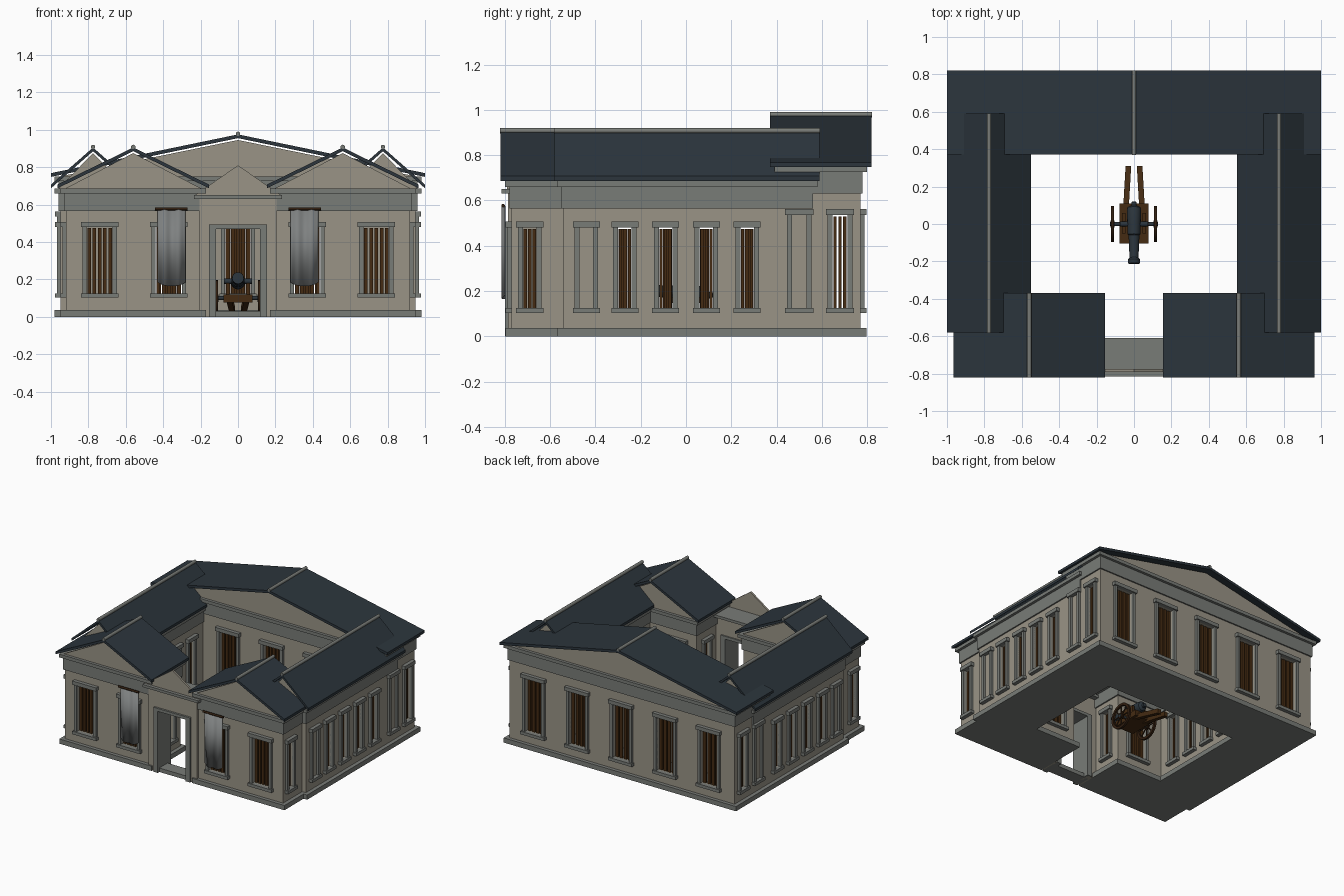
import bpy, bmesh, math
from mathutils import Matrix, Vector

if "Cube" in bpy.data.objects:
    bpy.data.objects.remove(bpy.data.objects["Cube"])


def material(name, rgb):
    m = bpy.data.materials.new(name)
    m.diffuse_color = (*rgb, 1)
    m.use_nodes = True
    m.node_tree.nodes["Principled BSDF"].inputs["Base Color"].default_value = m.diffuse_color
    return m


WALL = material("beige stone", (0.32, 0.295, 0.24))
TRIM = material("grey stone", (0.19, 0.2, 0.185))
ROOF = material("dark slate", (0.025, 0.036, 0.046))
WOOD = material("brown wood", (0.058, 0.024, 0.006))
DARK = material("dark wood", (0.03, 0.013, 0.005))
CLOTH = material("grey cloth", (0.21, 0.22, 0.22))
T = 0.04  # wall thickness


def finish(name, bm, mat, smooth=False):
    bmesh.ops.recalc_face_normals(bm, faces=bm.faces)
    me = bpy.data.meshes.new(name)
    bm.to_mesh(me)
    bm.free()
    me.materials.append(mat)
    ob = bpy.data.objects.new(name, me)
    bpy.context.collection.objects.link(ob)
    if smooth:
        bpy.context.view_layer.objects.active = ob
        ob.select_set(True)
        bpy.ops.object.shade_smooth_by_angle(angle=math.radians(40))
        ob.select_set(False)
    return ob


def box(bm, x, y, z):
    lo, hi = zip(*(sorted(r) for r in (x, y, z)))
    mid = [(a + b) / 2 for a, b in zip(lo, hi)]
    size = [b - a for a, b in zip(lo, hi)]
    bmesh.ops.create_cube(bm, size=1, matrix=Matrix.Translation(mid) @ Matrix.Diagonal((*size, 1)))


def rod(bm, p, q, r, sides=10):
    p, q = Vector(p), Vector(q)
    rot = (q - p).to_track_quat('Z', 'Y').to_matrix().to_4x4()
    bmesh.ops.create_cone(bm, cap_ends=True, segments=sides, radius1=r, radius2=r,
                          depth=(q - p).length, matrix=Matrix.Translation((p + q) / 2) @ rot)


def prism(bm, profile, y0, y1):
    """Extrude an x-z outline along y."""
    a = [bm.verts.new((x, y0, z)) for x, z in profile]
    b = [bm.verts.new((x, y1, z)) for x, z in profile]
    n = len(profile)
    bm.faces.new(a)
    bm.faces.new(b[::-1])
    for i in range(n):
        bm.faces.new((a[i], b[i], b[(i + 1) % n], a[(i + 1) % n]))


walls, frames, bars = bmesh.new(), bmesh.new(), bmesh.new()


def facade(axis, face, out, a0, a1, ztop, wins, w, zt=0.48, n=5, blind=()):
    """Wall along an axis with barred windows and stone surrounds."""
    def put(bm, a, d, z):
        d = (face + out * d[0], face + out * d[1])
        box(bm, *((a, d, z) if axis == 'x' else (d, a, z)))
    zb, at, depth = 0.125, a0, (-T, 0)
    for c in sorted(wins):
        put(walls, (at, c - w / 2), depth, (0.03, ztop))
        put(walls, (c - w / 2, c + w / 2), depth, (0.03, zb))
        put(walls, (c - w / 2, c + w / 2), depth, (zt, ztop))
        at = c + w / 2
        for i in range(n):
            x = c + w * ((i + 0.5) / n - 0.5)
            put(bars, (x - w * 0.34 / n, x + w * 0.34 / n), (-0.026, -0.012), (zb, zt - 0.006))
    put(walls, (at, a1), depth, (0.03, ztop))
    for c in list(wins) + list(blind):
        for s in (-1, 1):
            put(frames, (c + s * w / 2, c + s * (w / 2 + 0.022)), (-0.005, 0.018), (zb, zt))
        put(frames, (c - w / 2 - 0.03, c + w / 2 + 0.03), (-0.005, 0.028), (zt, zt + 0.028))
        put(frames, (c - w / 2 - 0.03, c + w / 2 + 0.03), (-0.005, 0.028), (zb - 0.023, zb))


# Walls and windows of the front blocks and side wings
HW, HT = 0.57, 0.64
for m in (-1, 1):
    def span(a, b):
        return sorted((m * a, m * b))
    facade('x', -0.77, -1, *span(0.2, 0.92), HW, [m * 0.37, m * 0.74], 0.14)
    facade('x', -0.41, 1, *span(0.2, 0.59), HW, [m * 0.37], 0.14, n=4)
    facade('y', m * 0.92, m, -0.77, -0.41, HW, [-0.69], 0.06, n=3)
    facade('y', m * 0.2, -m, -0.77, -0.41, HW, [-0.53], 0.06, n=3)
    facade('y', m * 0.95, m, -0.54, 0.42, HW, [-0.27, -0.09, 0.09, 0.27], 0.06, n=3, blind=[-0.44])
    facade('y', m * 0.59, -m, -0.41, 0.42, HW, [-0.27, -0.09, 0.09, 0.27], 0.06, n=4)
    facade('y', m * 0.95, m, 0.42, 0.77, HT, [0.68], 0.065, zt=0.535, n=3, blind=[0.5])
# Back block
facade('x', 0.77, 1, -0.95, 0.95, HT, [-0.74, -0.37, 0, 0.37, 0.74], 0.14, zt=0.535, n=4)
facade('x', 0.42, -1, -0.95, 0.95, HT, [-0.37, 0, 0.37], 0.14, zt=0.535)

# Plinth, entablatures, roofs, ridge caps and pediments for every block
plinth, ent, roof, ridge, ped = (bmesh.new() for _ in range(5))
# x range, y range, entablature bottom, roof centre, half width, roof y range, eave z, ridge z
blocks = [((-0.95, 0.95), (0.42, 0.77), 0.63, 0, 1.0, (0.372, 0.82), 0.768, 0.975)]
for m in (-1, 1):
    blocks.append(((m * 0.59, m * 0.95), (-0.54, 0.55), 0.565, m * 0.775, 0.225, (-0.58, 0.59), 0.707, 0.905))
    blocks.append(((m * 0.2, m * 0.92), (-0.77, -0.41), 0.565, m * 0.56, 0.405, (-0.82, -0.37), 0.707, 0.905))


def grow(r, d):
    return min(r) - d, max(r) + d


for x, y, ze, cx, h, ry, e, r in blocks:
    box(plinth, grow(x, 0.03), grow(y, 0.027), (0, 0.036))
    box(ent, grow(x, 0.01), grow(y, 0.01), (ze, ze + 0.095))
    box(ent, grow(x, 0.03), grow(y, 0.03), (ze + 0.095, ze + 0.12))
    t = 0.02
    prism(roof, [(cx - h, e), (cx, r), (cx + h, e), (cx + h, e - t), (cx, r - t), (cx - h, e - t)], *ry)
    rod(ridge, (cx, ry[0] - 0.002, r + 0.003), (cx, ry[1] + 0.002, r + 0.003), 0.012)
    half = (max(x) - min(x)) / 2 + 0.005
    for yy in y:
        prism(ped, [(cx - half, ze + 0.12), (cx, r - 0.03), (cx + half, ze + 0.12)], yy - 0.008, yy + 0.008)

# Gateway between the front blocks
gate, gtrim = bmesh.new(), bmesh.new()
for s in (-1, 1):
    box(gate, (s * 0.125, s * 0.205), (-0.785, -0.65), (0, 0.63))
    box(gtrim, (s * 0.118, s * 0.155), (-0.80, -0.64), (0, 0.47))
box(gate, (-0.125, 0.125), (-0.785, -0.65), (0.48, 0.63))
prism(gate, [(-0.23, 0.65), (0, 0.81), (0.23, 0.65)], -0.79, -0.775)
box(gtrim, (-0.155, 0.155), (-0.80, -0.64), (0.47, 0.492))
box(gtrim, (-0.235, 0.235), (-0.815, -0.61), (0.63, 0.65))
box(gtrim, (-0.16, 0.16), (-0.78, -0.68), (0, 0.03))

finish("walls", walls, WALL)
finish("window_surrounds", frames, TRIM)
finish("window_bars", bars, WOOD)
finish("plinth", plinth, TRIM)
finish("entablature", ent, TRIM)
finish("roof_slabs", roof, ROOF)
finish("ridge_caps", ridge, TRIM, True)
finish("pediments", ped, WALL)
finish("gate_wall", gate, WALL)
finish("gate_trim", gtrim, TRIM)

# Banners hanging on the front
cloth, poles = bmesh.new(), bmesh.new()
for m in (-1, 1):
    prev = None
    for i in range(17):
        u = i / 16
        x, y = m * (0.28 + 0.15 * u), -0.808 + 0.007 * math.cos(u * 4 * math.pi)
        zb = 0.165 + 0.02 * abs(2 * u - 1) ** 3
        cur = [cloth.verts.new((x, y, z)) for z in (zb, 0.575)]
        if prev:
            cloth.faces.new((prev[0], cur[0], cur[1], prev[1]))
        prev = cur
    rod(poles, (m * 0.27, -0.808, 0.577), (m * 0.443, -0.808, 0.577), 0.008)
finish("banners", cloth, CLOTH, True).modifiers.new("thickness", 'SOLIDIFY').thickness = 0.004
finish("banner_poles", poles, DARK, True)

# Cannon barrel, turned about the y axis and tilted slightly
bm = bmesh.new()
outline = [(-0.212, 0), (-0.212, 0.031), (-0.19, 0.033), (-0.18, 0.024), (-0.06, 0.029), (-0.055, 0.034),
           (0.0, 0.036), (0.075, 0.038), (0.09, 0.034), (0.1, 0.014), (0.118, 0.014), (0.122, 0)]
vs = [bm.verts.new((r, y, 0)) for y, r in outline]
es = [bm.edges.new(p) for p in zip(vs, vs[1:])]
bmesh.ops.spin(bm, geom=vs + es, cent=(0, 0, 0), axis=(0, 1, 0), angle=2 * math.pi, steps=16)
bmesh.ops.remove_doubles(bm, verts=bm.verts, dist=1e-5)
rod(bm, (-0.075, 0, 0), (0.075, 0, 0), 0.014)
bmesh.ops.transform(bm, verts=bm.verts, matrix=Matrix.Translation((0, 0, 0.19)) @ Matrix.Rotation(-0.08, 4, 'X'))
rod(bm, (-0.128, 0, 0.1), (0.128, 0, 0.1), 0.011)
finish("cannon_barrel_and_axle", bm, ROOF, True)

# Carriage: deck, cheeks and two trail beams
bm = bmesh.new()
box(bm, (-0.078, 0.078), (-0.105, 0.11), (0.075, 0.118))
for s in (-1, 1):
    box(bm, (s * 0.045, s * 0.065), (-0.05, 0.06), (0.11, 0.18))
    n = len(bm.verts)
    box(bm, (s * 0.03, s * 0.06), (0.05, 0.31), (0.015, 0.05))
    bm.verts.ensure_lookup_table()
    for v in bm.verts[n:]:  # the beams rise to the deck and close in at the tail
        if v.co.y < 0.1:
            v.co.z += 0.06
        else:
            v.co.x -= s * 0.015
finish("cannon_carriage", bm, WOOD)

# Spoked wheels
bm = bmesh.new()
for s in (-1, 1):
    x, z, R, n = s * 0.115, 0.1, 0.09, 24
    ring = []
    for i in range(n):
        a = 2 * math.pi * i / n
        ring.append([bm.verts.new((x + d, r * math.cos(a), z + r * math.sin(a)))
                     for d, r in ((-0.008, 0.078), (0.008, 0.078), (0.008, 0.097), (-0.008, 0.097))])
    for i in range(n):
        p, q = ring[i], ring[(i + 1) % n]
        for k in range(4):
            bm.faces.new((p[k], p[(k + 1) % 4], q[(k + 1) % 4], q[k]))
    for i in range(8):
        a = math.pi * i / 4
        rod(bm, (x, 0, z), (x, 0.08 * math.cos(a), z + 0.08 * math.sin(a)), 0.005, 6)
    rod(bm, (x - 0.011, 0, z), (x + 0.011, 0, z), 0.02, 12)
finish("cannon_wheels", bm, DARK, True)
